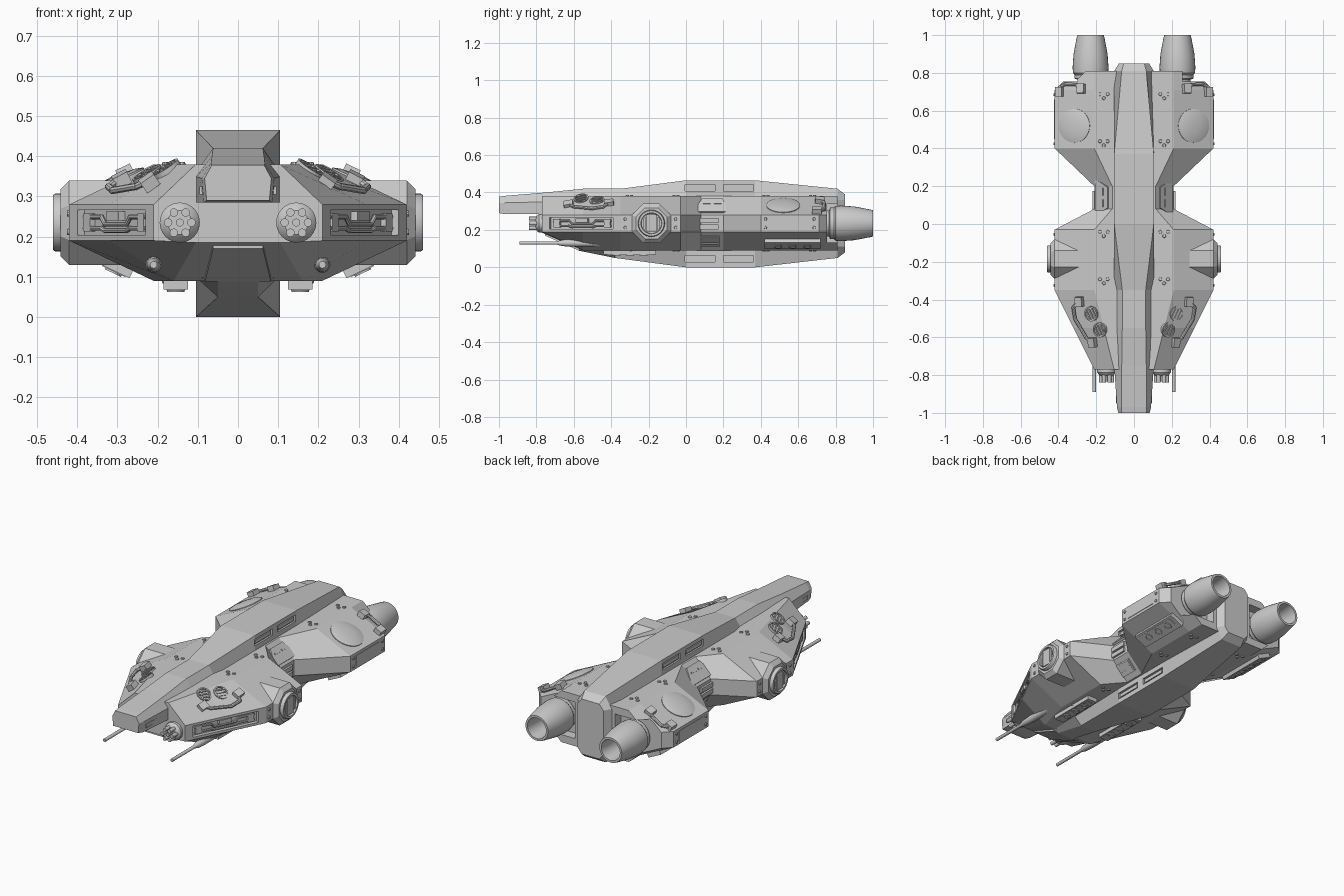
import bpy, bmesh
from math import pi, cos, sin
from mathutils import Vector, Matrix

if "Cube" in bpy.data.objects:
    bpy.data.objects.remove(bpy.data.objects["Cube"])

# ---------- helpers ----------
def emit(name, bm, mirror=True, smooth=False):
    bmesh.ops.recalc_face_normals(bm, faces=bm.faces)
    me = bpy.data.meshes.new(name)
    bm.to_mesh(me)
    bm.free()
    ob = bpy.data.objects.new(name, me)
    bpy.context.collection.objects.link(ob)
    if smooth:
        bpy.ops.object.select_all(action='DESELECT')
        ob.select_set(True)
        bpy.context.view_layer.objects.active = ob
        bpy.ops.object.shade_smooth_by_angle(angle=0.6)
    if mirror:
        ob.modifiers.new("Mirror", 'MIRROR').use_mirror_merge = False
    return ob

def frame(pos, normal, along=(0, 1, 0)):
    z = Vector(normal).normalized()
    x = Vector(along)
    x = (x - z * x.dot(z)).normalized()
    m = Matrix((x, z.cross(x), z)).transposed().to_4x4()
    m.translation = pos
    return m

def box(bm, m, size, off=(0, 0, 0)):
    bmesh.ops.create_cube(bm, size=1, matrix=m @ Matrix.Translation(off) @ Matrix.Diagonal((*size, 1)))

def cyl(bm, m, r, d, seg=12, off=(0, 0, 0), r2=None):
    bmesh.ops.create_cone(bm, cap_ends=True, segments=seg, radius1=r, radius2=r if r2 is None else r2,
                          depth=d, matrix=m @ Matrix.Translation(off))

def loft(bm, rings):
    vs = [[bm.verts.new(p) for p in r] for r in rings]
    n = len(vs[0])
    for a, b in zip(vs, vs[1:]):
        for i in range(n):
            bm.faces.new((a[i], a[(i + 1) % n], b[(i + 1) % n], b[i]))
    bm.faces.new(vs[0])
    bm.faces.new(vs[-1])

def lathe(bm, m, profile, seg=32, phase=0):
    loft(bm, [[m @ Vector((r * cos(phase + 2 * pi * i / seg), r * sin(phase + 2 * pi * i / seg), h))
               for i in range(seg)] for h, r in profile])

def tube(bm, pts, r):
    for a, b in zip(pts, pts[1:]):
        d = b - a
        along = (0, 0, 1) if abs(d.normalized().z) < .9 else (1, 0, 0)
        cyl(bm, frame((a + b) / 2, d, along), r, d.length + r, 8)

def cut(ob, cutter):
    mod = ob.modifiers.new("Cut", 'BOOLEAN')
    mod.operation, mod.object, mod.solver = 'DIFFERENCE', cutter, 'EXACT'
    cutter.hide_render = True
    dg = bpy.context.evaluated_depsgraph_get()
    me = bpy.data.meshes.new_from_object(ob.evaluated_get(dg))
    ob.modifiers.clear()
    ob.data = me
    bpy.data.objects.remove(cutter)

# ---------- hull: y, plateau half width, outer half width, belly z ----------
SEC = [(-.77, .105, .21, .185), (-.55, .16, .32, .09), (-.35, .21, .42, .09), (-.03, .21, .42, .09),
       (.08, .115, .21, .09), (.2, .115, .21, .09), (.4, .21, .42, .09), (.71, .21, .42, .09), (.81, .21, .32, .09)]

def surf(x, y, s=1):
    """Height of the hull top (s=1) or belly (s=-1)."""
    for a, b in zip(SEC, SEC[1:]):
        if y <= b[0]:
            break
    t = (y - a[0]) / (b[0] - a[0])
    p, o, zb = (a[i] + (b[i] - a[i]) * t for i in (1, 2, 3))
    k = max(0, (x - p) / (o - p))
    return .38 - .1 * k if s > 0 else zb + (.19 - zb) * k

def on(x, y, s=1, along=(0, 1, 0)):
    e = .002
    dx = (surf(x + e, y, s) - surf(x - e, y, s)) / (2 * e)
    dy = (surf(x, y + e, s) - surf(x, y - e, s)) / (2 * e)
    return frame((x, y, surf(x, y, s)), (-dx * s, -dy * s, s), along)

bm = bmesh.new()
loft(bm, [[(p, y, .38), (o, y, .28), (o, y, .19), (p, y, zb), (-p, y, zb), (-o, y, .19), (-o, y, .28), (-p, y, .38)]
          for y, p, o, zb in SEC])
hull = emit("hull", bm, mirror=False)
SIDE = frame((.315, -.56, .235), (.894, -.447, 0), (.447, .894, 0))
bm = bmesh.new()
box(bm, Matrix.Translation((.32, .84, .235)), (.39, .17, .205))   # engine bay
box(bm, SIDE, (.38, .062, .04))                                   # slanted side recess
cut(hull, emit("hull_cutter", bm))

# ---------- spine above and keel below ----------
def ridge(name, rows):
    bm = bmesh.new()
    loft(bm, [[(s * w, y, z) for s, pr in ((1, pts), (-1, pts[::-1])) for w, z in pr] for y, pts in rows])
    return emit(name, bm, mirror=False)

spine = ridge("spine", [
    (-1, [(.078, .29), (.083, .345), (.065, .378)]), (-.97, [(.085, .285), (.09, .345), (.067, .382)]),
    (-.75, [(.105, .285), (.105, .35), (.065, .4)]), (-.55, [(.105, .285), (.105, .36), (.062, .42)]),
    (-.35, [(.105, .285), (.105, .36), (.062, .42)]),
    (0, [(.105, .285), (.105, .38), (.105, .465)]), (.37, [(.105, .285), (.105, .38), (.105, .465)]),
    (.81, [(.105, .2), (.105, .36), (.065, .42)]), (.85, [(.08, .2), (.08, .36), (.055, .39)])])
keel = ridge("keel", [
    (-.57, [(.1, .2), (.1, .1), (.05, .088)]), (-.38, [(.105, .2), (.105, .1), (.05, .05)]),
    (0, [(.105, .2), (.105, .09), (.105, 0)]), (.37, [(.105, .2), (.105, .09), (.105, 0)]),
    (.81, [(.105, .25), (.105, .11), (.065, .05)]), (.85, [(.08, .25), (.08, .11), (.055, .08)])])
for ob, z in ((spine, .425), (keel, .045)):
    bm = bmesh.new()
    for y in (.075, .28):
        box(bm, Matrix.Translation((.11, y, z)), (.03, .16, .036))
    cut(ob, emit("window_cutter", bm))
bm = bmesh.new()
for z in (.425, .045):
    for y in (.075, .28):
        box(bm, Matrix.Translation((.096, y, z)), (.012, .14, .02))
emit("spine_windows", bm)
bm = bmesh.new()
box(bm, Matrix.Translation((.089, -.87, .315)), (.014, .16, .02))
emit("nose_side_strip", bm)

# chin plate beneath the nose
bm = bmesh.new()
loft(bm, [[(s * w, y, z + d) for s, d in ((1, 0), (1, -.012), (-1, -.012), (-1, 0))]
          for y, w, z in ((-.755, .062, .182), (-.57, .082, .1))])
emit("chin_plate", bm, mirror=False)

# ---------- engines ----------
bm = bmesh.new()
lathe(bm, frame((.23, 0, .235), (0, 1, 0), (1, 0, 0)),
      [(.7, .07), (.765, .07), (.77, .085), (.79, .085), (.8, .093), (.83, .095), (.9, .09), (.985, .074), (1, .07),
       (1, .058), (.96, .054), (.86, .05)], 32)
emit("engine", bm, smooth=True)

# ---------- side pods ----------
POD = frame((0, -.185, .235), (1, 0, 0))
bm = bmesh.new()
lathe(bm, POD, [(.15, .1136), (.42, .1136), (.442, .09)], 8, pi / 8)
emit("pod_housing", bm)
bm = bmesh.new()
lathe(bm, POD, [(.43, .072), (.455, .072), (.461, .068), (.461, .056), (.444, .054)], 32)
emit("pod_ring", bm, smooth=True)
bm = bmesh.new()
box(bm, POD, (.055, .095, .03), (0, 0, .442))
for s in (-1, 1):
    box(bm, POD, (.012, .07, .02), (s * .038, 0, .446))
emit("pod_core", bm)

# ---------- guns ----------
GUN = frame((.145, 0, .235), (0, -1, 0), (1, 0, 0))
bm = bmesh.new()
lathe(bm, GUN, [(.74, .05), (.785, .05), (.795, .043), (.805, .03)], 24)
cyl(bm, GUN, .01, .04, 12, (0, 0, .815))
for i in range(6):
    cyl(bm, GUN, .0105, .07, 12, (.029 * cos(i * pi / 3), .029 * sin(i * pi / 3), .805))
emit("rotary_gun", bm, smooth=True)
bm = bmesh.new()
lathe(bm, frame((.21, 0, .13), (0, -1, 0), (1, 0, 0)),
      [(.42, .02), (.6, .02), (.66, .017), (.69, .009), (.89, .009)], 16)
emit("long_cannon", bm, smooth=True)

# ---------- pipes inside the side recess ----------
bm = bmesh.new()
for path in ([(-.17, .014), (-.08, .014), (-.06, -.004), (.06, -.004), (.08, .014), (.17, .014)],
             [(-.17, -.014), (-.08, -.014), (-.06, -.02), (.06, -.02), (.08, -.014), (.17, -.014)]):
    tube(bm, [SIDE @ Vector((u, v, -.012)) for u, v in path], .006)
box(bm, SIDE, (.07, .022, .02), (0, .016, -.012))
for u in (-.15, .15):
    box(bm, SIDE, (.035, .045, .016), (u, 0, -.014))
emit("side_pipes", bm)

# ---------- round vents, domes and hoses on the top ----------
bm = bmesh.new()
for x, y in ((.225, -.475), (.18, -.56)):
    m = on(x, y, 1, (.45, .9, 0))
    lathe(bm, m, [(-.01, .04), (.008, .04), (.008, .033), (.001, .033)], 24)
    for k in (-.018, 0, .018):
        box(bm, m, (.055, .007, .008), (0, k, .004))
emit("round_vents", bm)
bm = bmesh.new()
lathe(bm, on(.315, .52), [(-.01, .09), (.004, .09), (.01, .07), (.014, .035), (.015, .01)], 32)
emit("dome_plate", bm, smooth=True)

def hose(name, pts):
    bm = bmesh.new()
    mats = [on(x, y) for x, y in pts]
    tube(bm, [m @ Vector((0, 0, .014)) for m in mats], .009)
    for m in (mats[0], mats[-1]):
        box(bm, m, (.05, .04, .03), (0, 0, .01))
    emit(name, bm)
hose("front_hose", [(.285, -.41), (.315, -.44), (.305, -.5), (.245, -.6), (.215, -.625)])
hose("rear_hose", [(.275, .715), (.3, .735), (.36, .735), (.385, .72), (.39, .7)])

# ---------- middle hatch, side boxes and lower grille ----------
bm = bmesh.new()
m = on(.165, .14)
loft(bm, [[m @ Vector((u, v, h)) for u, v in ((-.1, -.05), (.1, -.05), (.055, .045), (-.055, .045))]
          for h in (-.01, .01)])
for u in (-.03, .03):
    box(bm, m, (.04, .01, .01), (u, .01, .01))
emit("middle_hatch", bm)
bm = bmesh.new()
for z in (.215, .25):
    box(bm, Matrix.Translation((.21, .125, z)), (.022, .1, .025))
m = on(.163, .13, -1)
box(bm, m, (.1, .075, .012))
for k in range(5):
    box(bm, m, (.085, .006, .01), (0, -.026 + k * .013, .006))
emit("middle_side_vents", bm)

# ---------- belly panels with round ports ----------
bm = bmesh.new()
for m, L, W, d in ((on(.3, .57, -1), .3, .085, .04), (frame((.155, -.3, .09), (0, 0, -1)), .28, .06, .044)):
    box(bm, m, (L, W, d))
    box(bm, m, (L * .85, W * .75, .004), (0, 0, d / 2))
    for k in (-1, 0, 1):
        lathe(bm, m @ Matrix.Translation((k * L * .26, 0, d / 2)),
              [(-.003, .022), (.006, .022), (.006, .015), (.003, .014)], 16)
emit("belly_panels", bm)

# ---------- rivets ----------
bm = bmesh.new()
for y in (.68, .43, -.05, -.3):
    for dx, dy in ((-.02, .008), (.02, .008), (0, -.014)):
        for z, n in ((.38, 1), (.09, -1)):
            cyl(bm, frame((.16 + dx, y + dy, z), (0, 0, n)), .011, .012, 10, r2=.008)
for y in (-.325, -.055, .425, .685):
    for z in (.212, .258):
        cyl(bm, frame((.42, y, z), (1, 0, 0)), .01, .012, 10, r2=.007)
emit("rivets", bm)

# ---------- raised rear side plate ----------
bm = bmesh.new()
box(bm, Matrix.Translation((.419, .555, .235)), (.008, .21, .06))
emit("rear_side_plate", bm)
